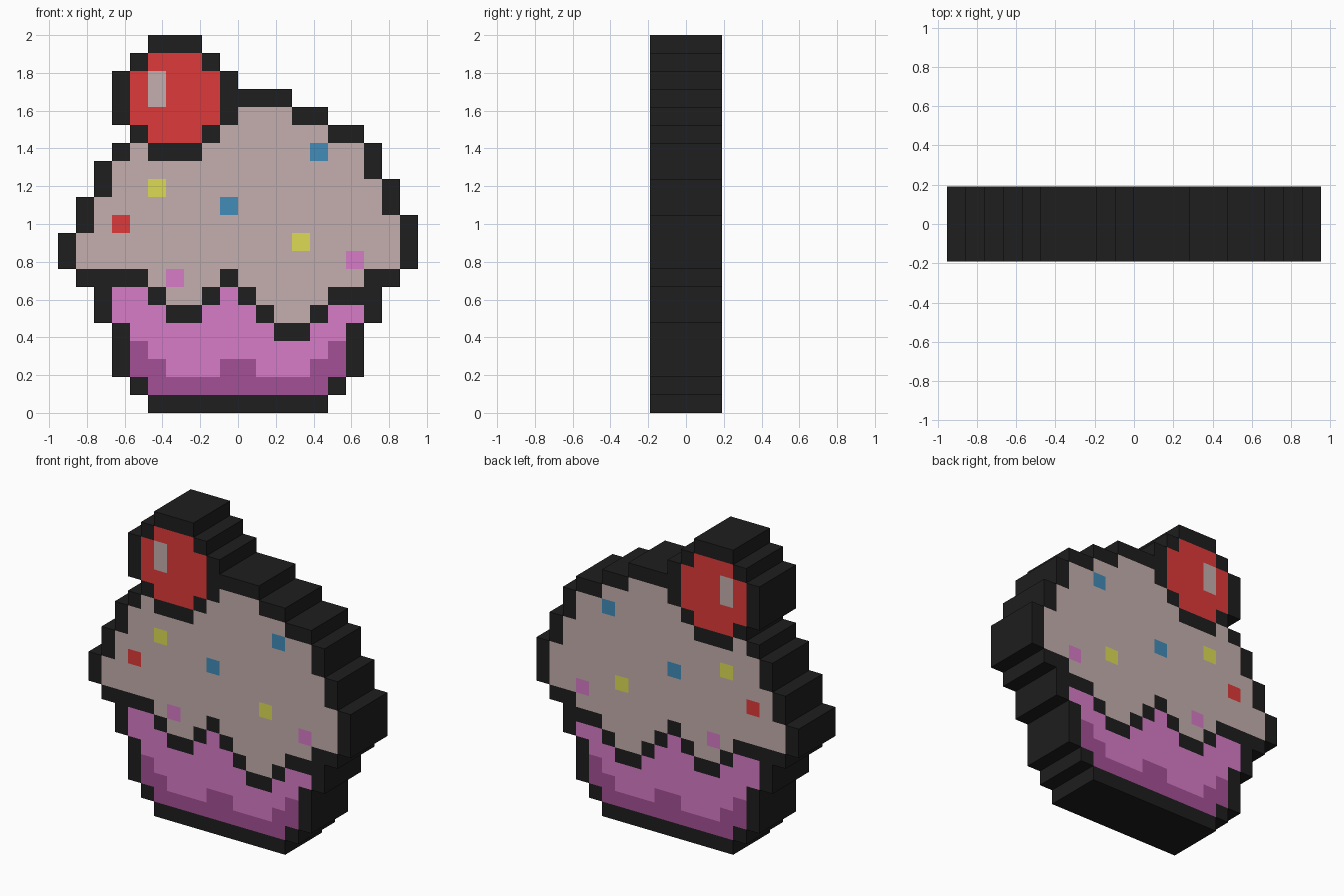
import bpy, bmesh

if "Cube" in bpy.data.objects:
    bpy.data.objects.remove(bpy.data.objects["Cube"])

ROWS, COLS = 21, 20
P = 2 / ROWS          # pixel size
D = 2 * P             # half depth (four pixels thick)
grid = {}             # (column, row from the top) -> part name


def paint(name, *rects):
    """Fill rectangles given as (first col, last col, first row, last row)."""
    cells = {(c, r) for c0, c1, r0, r1 in rects
             for c in range(c0, c1 + 1) for r in range(r0, r1 + 1)}
    grid.update(dict.fromkeys(cells, name))
    return cells


def paint_outlined(name, *rects):
    """Fill rectangles and ring them with a one pixel dark outline."""
    cells = paint(name, *rects)
    for c, r in cells:
        for n in ((c - 1, r), (c + 1, r), (c, r - 1), (c, r + 1)):
            if n not in cells:
                grid[n] = "outline"


# Paper case, tapering downwards, with a darker shaded base
paint_outlined("paper_case", (3, 16, 14, 15), (4, 15, 16, 18), (5, 14, 19, 19))
paint("paper_case_shade", (5, 14, 19, 19), (4, 4, 17, 18), (15, 15, 17, 18),
      (5, 5, 18, 18), (14, 14, 18, 18), (9, 10, 18, 18))

# Frosting dome with two drips, laid over the case
paint_outlined("frosting", (10, 12, 4, 4), (9, 14, 5, 5), (4, 16, 6, 6), (3, 16, 7, 7),
               (3, 17, 8, 8), (2, 17, 9, 9), (2, 18, 10, 10), (1, 18, 11, 12),
               (5, 8, 13, 13), (6, 7, 14, 14),
               (10, 16, 13, 13), (11, 14, 14, 14), (12, 13, 15, 15))

# Cherry with a highlight, laid over the frosting
paint_outlined("cherry", (5, 7, 1, 5), (4, 8, 2, 4))
paint("cherry_highlight", (5, 5, 2, 3))

# Sprinkles
paint("red_sprinkle", (3, 3, 10, 10))
paint("yellow_sprinkles", (5, 5, 8, 8), (13, 13, 11, 11))
paint("blue_sprinkles", (14, 14, 6, 6), (9, 9, 9, 9))
paint("pink_sprinkles", (16, 16, 12, 12), (6, 6, 13, 13))

COLOURS = {
    "outline": (30, 30, 30),
    "paper_case": (214, 124, 198),
    "paper_case_shade": (164, 80, 150),
    "frosting": (196, 175, 173),
    "cherry": (222, 58, 58),
    "cherry_highlight": (196, 175, 173),
    "red_sprinkle": (222, 58, 58),
    "yellow_sprinkles": (221, 219, 85),
    "blue_sprinkles": (66, 140, 184),
    "pink_sprinkles": (214, 124, 198),
}


def linear(v):
    v /= 255
    return v / 12.92 if v <= 0.04045 else ((v + 0.055) / 1.055) ** 2.4


def build_part(name, colour):
    bm = bmesh.new()

    def quad(*pts):
        bm.faces.new([bm.verts.new(p) for p in pts])

    for (c, r), part in grid.items():
        if part != name:
            continue
        x0, x1 = (c - COLS / 2) * P, (c + 1 - COLS / 2) * P
        z0, z1 = (ROWS - r - 1) * P, (ROWS - r) * P
        # front and back pixels
        quad((x0, -D, z0), (x1, -D, z0), (x1, -D, z1), (x0, -D, z1))
        quad((x1, D, z0), (x0, D, z0), (x0, D, z1), (x1, D, z1))
        # walls only where the silhouette is exposed
        for dc, dr, (ax, az), (bx, bz) in ((-1, 0, (x0, z1), (x0, z0)),
                                           (1, 0, (x1, z0), (x1, z1)),
                                           (0, -1, (x1, z1), (x0, z1)),
                                           (0, 1, (x0, z0), (x1, z0))):
            if (c + dc, r + dr) not in grid:
                quad((ax, -D, az), (ax, D, az), (bx, D, bz), (bx, -D, bz))
    bmesh.ops.remove_doubles(bm, verts=bm.verts, dist=1e-4)
    mesh = bpy.data.meshes.new(name)
    bm.to_mesh(mesh)
    bm.free()
    mat = bpy.data.materials.new(name)
    mat.diffuse_color = [linear(v) for v in colour] + [1]
    mat.use_nodes = True
    mat.node_tree.nodes["Principled BSDF"].inputs["Base Color"].default_value = mat.diffuse_color
    mesh.materials.append(mat)
    bpy.context.collection.objects.link(bpy.data.objects.new(name, mesh))


for name, colour in COLOURS.items():
    build_part(name, colour)
